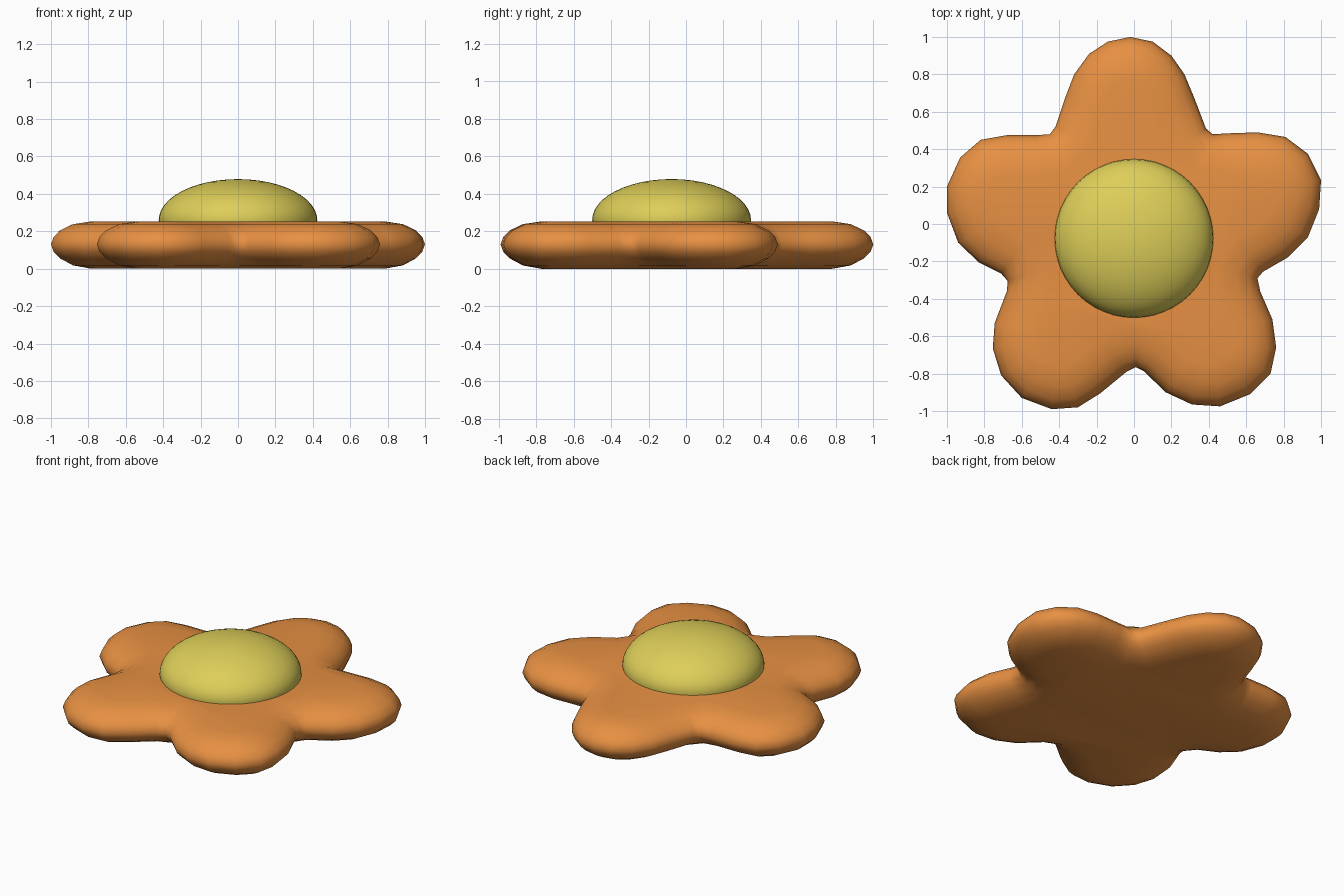
import bpy, bmesh
from mathutils import Vector

if "Cube" in bpy.data.objects:
    bpy.data.objects.remove(bpy.data.objects["Cube"])


def material(name, color):
    m = bpy.data.materials.new(name)
    m.diffuse_color = (*color, 1)
    m.use_nodes = True
    m.node_tree.nodes["Principled BSDF"].inputs["Base Color"].default_value = m.diffuse_color
    return m


# Petal outline seen from above, clockwise from the tip of the back petal
outline = [Vector(p) for p in [
    (-0.02, 1.0), (0.1, 0.975), (0.2, 0.9), (0.27, 0.8), (0.32, 0.68), (0.385, 0.51),
    (0.42, 0.48), (0.51, 0.485), (0.66, 0.49), (0.81, 0.465), (0.93, 0.375), (1.0, 0.235),
    (0.99, 0.08), (0.93, -0.07), (0.82, -0.18), (0.69, -0.255),
    (0.66, -0.29), (0.675, -0.36), (0.74, -0.51), (0.76, -0.66), (0.73, -0.8), (0.62, -0.91),
    (0.46, -0.975), (0.31, -0.965), (0.17, -0.9), (0.05, -0.785),
    (0.01, -0.765), (-0.04, -0.79), (-0.18, -0.905), (-0.3, -0.98), (-0.44, -0.99),
    (-0.6, -0.93), (-0.71, -0.81), (-0.755, -0.665), (-0.745, -0.53), (-0.68, -0.36),
    (-0.675, -0.305), (-0.71, -0.265), (-0.83, -0.205), (-0.94, -0.1), (-1.0, 0.06),
    (-1.0, 0.2), (-0.93, 0.355), (-0.82, 0.45), (-0.68, 0.475), (-0.52, 0.475),
    (-0.45, 0.48), (-0.42, 0.52), (-0.37, 0.67), (-0.32, 0.8), (-0.24, 0.91), (-0.14, 0.975)]]
n = len(outline)

# Inward direction at each outline point
inward = []
for i, p in enumerate(outline):
    t = (p - outline[i - 1]).normalized() + (outline[(i + 1) % n] - p).normalized()
    inward.append(Vector((t.y, -t.x)).normalized())

# Rounded cross-section: (inset, height) from underside to top face
section = [(0.22, 0.0), (0.12, 0.018), (0.05, 0.055), (0.015, 0.09), (0, 0.13),
           (0.015, 0.17), (0.05, 0.205), (0.12, 0.238), (0.22, 0.253)]

# Petals: stacked rings, capped top and bottom
bm = bmesh.new()
rings = [[bm.verts.new((*(p + d * inset), z)) for p, d in zip(outline, inward)]
         for inset, z in section]
for a, b in zip(rings, rings[1:]):
    for i in range(n):
        j = (i + 1) % n
        bm.faces.new((a[i], a[j], b[j], b[i]))
bm.faces.new(rings[0])
bm.faces.new(rings[-1])
bmesh.ops.recalc_face_normals(bm, faces=bm.faces)
for f in bm.faces:
    f.smooth = True
mesh = bpy.data.meshes.new("petals")
bm.to_mesh(mesh)
bm.free()
petals = bpy.data.objects.new("petals", mesh)
bpy.context.collection.objects.link(petals)
mesh.materials.append(material("orange", (0.8, 0.28, 0.055)))

# Domed flower centre
bpy.ops.mesh.primitive_uv_sphere_add(segments=48, ring_count=24, radius=1,
                                     location=(0, -0.077, 0.26))
centre = bpy.context.object
centre.name = "flower_centre"
centre.scale = (0.424, 0.424, 0.219)
bpy.ops.object.shade_smooth()
centre.data.materials.append(material("yellow", (0.73, 0.62, 0.1)))
